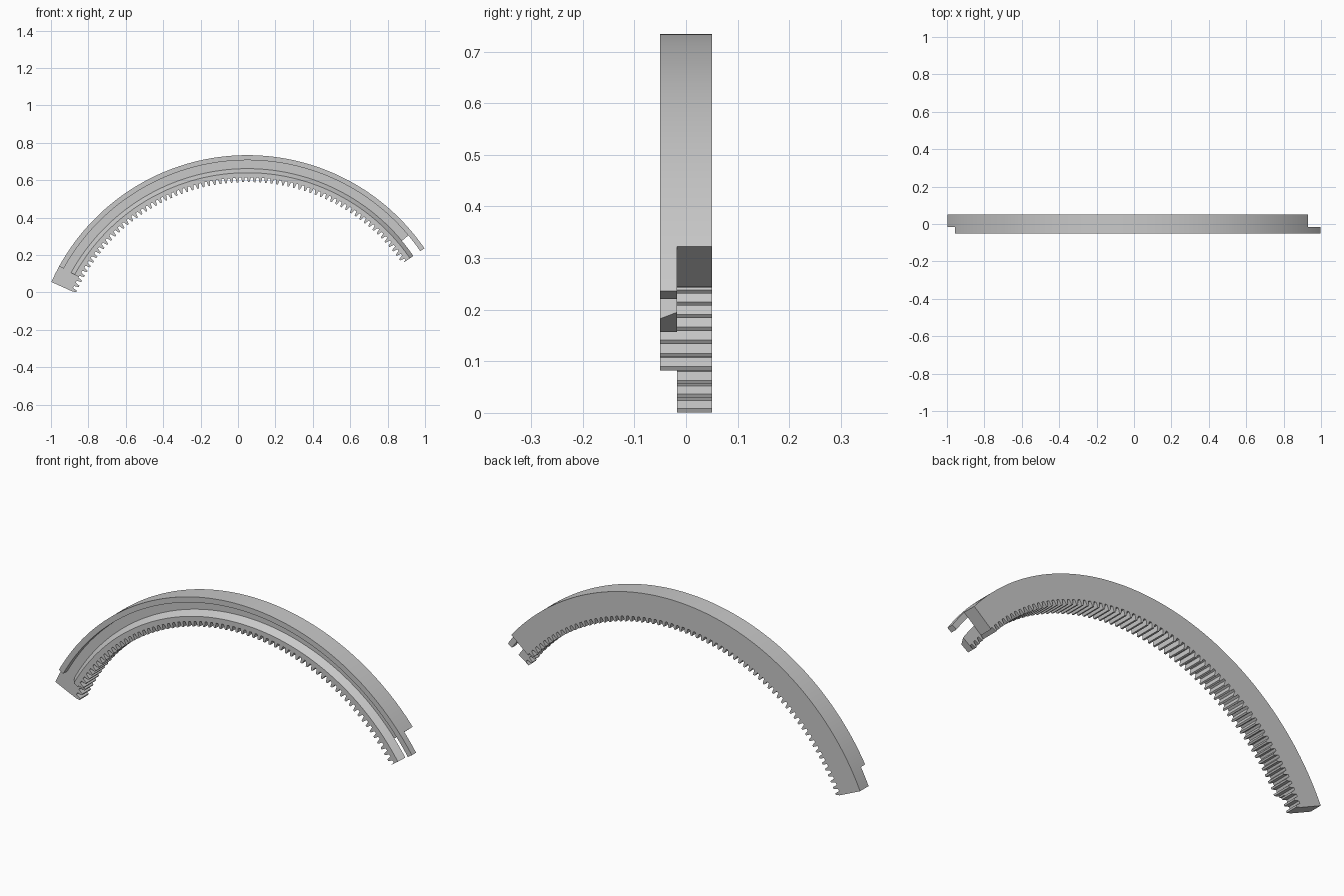
import bpy
import bmesh
import math

cube = bpy.data.objects.get("Cube")
if cube:
    bpy.data.objects.remove(cube, do_unlink=True)

# Shared arc dimensions
CX, CZ = 0.05, -0.415
R_OUT, R_RAIL, R_SEAT, R_LIP = 1.149, 1.122, 1.077, 1.055
R_ROOT, R_TIP = 1.03, 1.005
Y_FRONT, Y_STEP, Y_BACK = -0.05, -0.017, 0.05
PITCH, PHASE = 1.73, 155.3          # tooth spacing and one tooth centre, degrees
LAND, FOOT = 0.14, 0.32             # half widths of tooth tip and base, in pitches

gray = bpy.data.materials.new("plain gray")
gray.use_nodes = True
gray.diffuse_color = (0.58, 0.58, 0.58, 1)
gray.node_tree.nodes["Principled BSDF"].inputs["Base Color"].default_value = (0.58, 0.58, 0.58, 1)


def tooth_radius(angle):
    """Inner radius of the gear rack at an angle in degrees."""
    u = abs((angle - PHASE) / PITCH - round((angle - PHASE) / PITCH))
    t = min(max((u - LAND) / (FOOT - LAND), 0), 1)
    return R_TIP + (R_ROOT - R_TIP) * t


def arc_angles(start, end):
    """Angles at every corner of the tooth outline between both ends."""
    inner = []
    first = math.floor((start - PHASE) / PITCH) - 1
    last = math.ceil((end - PHASE) / PITCH) + 1
    for k in range(first, last + 1):
        inner += [PHASE + PITCH * (k + f) for f in (-FOOT, -LAND, LAND, FOOT)]
    return [start] + [a for a in inner if start + 0.02 < a < end - 0.02] + [end]


def sweep(name, start, end, section):
    """Sweep a (radius or radius function, y) outline along the arc."""
    bm = bmesh.new()
    rings = []
    for a in arc_angles(start, end):
        c, s = math.cos(math.radians(a)), math.sin(math.radians(a))
        ring = []
        for r, y in section:
            r = r(a) if callable(r) else r
            ring.append(bm.verts.new((CX + r * c, y, CZ + r * s)))
        rings.append(ring)
    n = len(section)
    for p, q in zip(rings, rings[1:]):
        for i in range(n):
            j = (i + 1) % n
            bm.faces.new((p[i], p[j], q[j], q[i]))
    bm.faces.new(rings[0])
    bm.faces.new(rings[-1])
    bmesh.ops.recalc_face_normals(bm, faces=bm.faces)
    mesh = bpy.data.meshes.new(name)
    bm.to_mesh(mesh)
    bm.free()
    mesh.materials.append(gray)
    obj = bpy.data.objects.new(name, mesh)
    bpy.context.collection.objects.link(obj)
    return obj


FRONT_SPAN = (34.5, 151.1)
BACK_SPAN = (39.9, 155.8)

parts = [
    # Full-depth plate behind the groove
    sweep("back_plate", *BACK_SPAN,
          [(R_OUT, Y_STEP), (R_OUT, Y_BACK), (tooth_radius, Y_BACK), (tooth_radius, Y_STEP)]),
    # Thin rail along the outer edge
    sweep("outer_rail", *FRONT_SPAN,
          [(R_OUT, Y_FRONT), (R_OUT, Y_STEP), (R_RAIL, Y_STEP), (R_RAIL, Y_FRONT)]),
    # Toothed inner rail with a sloped groove wall
    sweep("toothed_rail", *FRONT_SPAN,
          [(R_LIP, Y_FRONT), (R_SEAT, Y_STEP), (tooth_radius, Y_STEP), (tooth_radius, Y_FRONT)]),
]

# Smooth the long curves, keep corners and teeth sharp
bpy.ops.object.select_all(action='DESELECT')
for obj in parts:
    obj.select_set(True)
bpy.context.view_layer.objects.active = parts[0]
bpy.ops.object.shade_smooth_by_angle(angle=math.radians(20))
